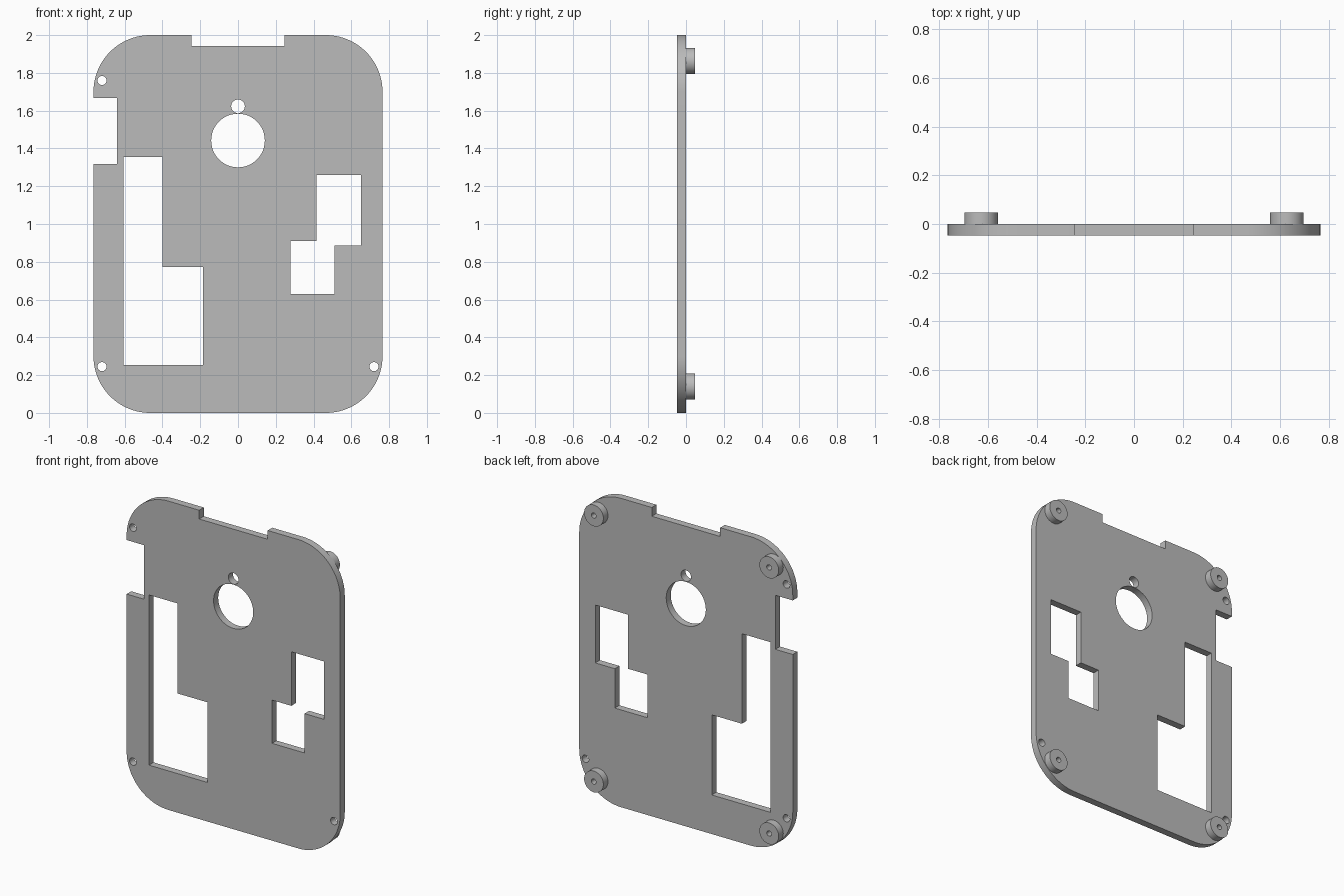
import bpy, bmesh
from math import sin, cos, pi, radians

if "Cube" in bpy.data.objects:
    bpy.data.objects.remove(bpy.data.objects["Cube"])

grey = bpy.data.materials.new("plain_grey")
grey.use_nodes = True
colour = (0.5, 0.5, 0.5, 1)
grey.diffuse_color = colour
grey.node_tree.nodes["Principled BSDF"].inputs["Base Color"].default_value = colour


def arc(x, z, r, start=0, sweep=360, n=48):
    """Points along an arc; a full circle leaves out the repeated end point."""
    count = n if sweep == 360 else n + 1
    return [(x + r * cos(radians(start + sweep * i / n)),
             z + r * sin(radians(start + sweep * i / n))) for i in range(count)]


def extruded(name, loops, y0, y1):
    """Fill closed x-z loops (outline, then holes) and extrude from y0 to y1."""
    curve = bpy.data.curves.new(name, 'CURVE')
    curve.dimensions = '2D'
    curve.fill_mode = 'BOTH'
    curve.extrude = (y1 - y0) / 2
    for loop in loops:
        spline = curve.splines.new('POLY')
        spline.points.add(len(loop) - 1)
        for point, (x, z) in zip(spline.points, loop):
            point.co = (x, z, 0, 1)
        spline.use_cyclic_u = True
    obj = bpy.data.objects.new(name, curve)
    bpy.context.collection.objects.link(obj)
    obj.location.y = (y0 + y1) / 2
    obj.rotation_euler.x = pi / 2
    bpy.ops.object.select_all(action='DESELECT')
    obj.select_set(True)
    bpy.context.view_layer.objects.active = obj
    bpy.ops.object.convert(target='MESH')
    obj = bpy.context.object
    bpy.ops.object.transform_apply(location=True, rotation=True, scale=True)
    # Weld the caps to the walls
    bm = bmesh.new()
    bm.from_mesh(obj.data)
    bmesh.ops.remove_doubles(bm, verts=bm.verts, dist=0.0005)
    bmesh.ops.recalc_face_normals(bm, faces=bm.faces)
    bm.to_mesh(obj.data)
    bm.free()
    obj.data.materials.clear()
    obj.data.materials.append(grey)
    bpy.ops.object.shade_smooth_by_angle(angle=radians(30))
    return obj


# Plate outline: rounded corners, a notch in the top and one in the right edge
W, H, R = 0.765, 2.0, 0.3
front, back = -0.047, 0.0
outline = (arc(W - R, R, R, -90, 90, 20)
           + arc(W - R, H - R, R, 0, 90, 20)
           + [(0.245, H), (0.245, 1.943), (-0.245, 1.943), (-0.245, H)]
           + arc(R - W, H - R, R, 90, 90, 20)
           + [(-W, 1.668), (-0.64, 1.668), (-0.64, 1.318), (-W, 1.318)]
           + arc(R - W, R, R, 180, 90, 20))

# Stepped windows
tall_window = [(-0.605, 0.253), (-0.185, 0.253), (-0.185, 0.772),
               (-0.4, 0.772), (-0.4, 1.355), (-0.605, 1.355)]
small_window = [(0.277, 0.63), (0.51, 0.63), (0.51, 0.885), (0.65, 0.885),
                (0.65, 1.26), (0.415, 1.26), (0.415, 0.91), (0.277, 0.91)]

# Round holes
holes = [arc(0, 1.442, 0.142), arc(0, 1.623, 0.036)]
holes += [arc(x, z, 0.024, n=24) for x, z in ((-0.72, 1.76), (-0.72, 0.245), (0.72, 0.245))]

extruded("plate", [outline, tall_window, small_window] + holes, front, back)

# Standoffs with a blind bore on the back
for side, x in (("left", 0.628), ("right", -0.628)):
    for level, z in (("lower", 0.14), ("upper", 1.863)):
        extruded(f"{level}_{side}_standoff",
                 [arc(x, z, 0.069), arc(x, z, 0.017, n=24)], back, 0.047)
